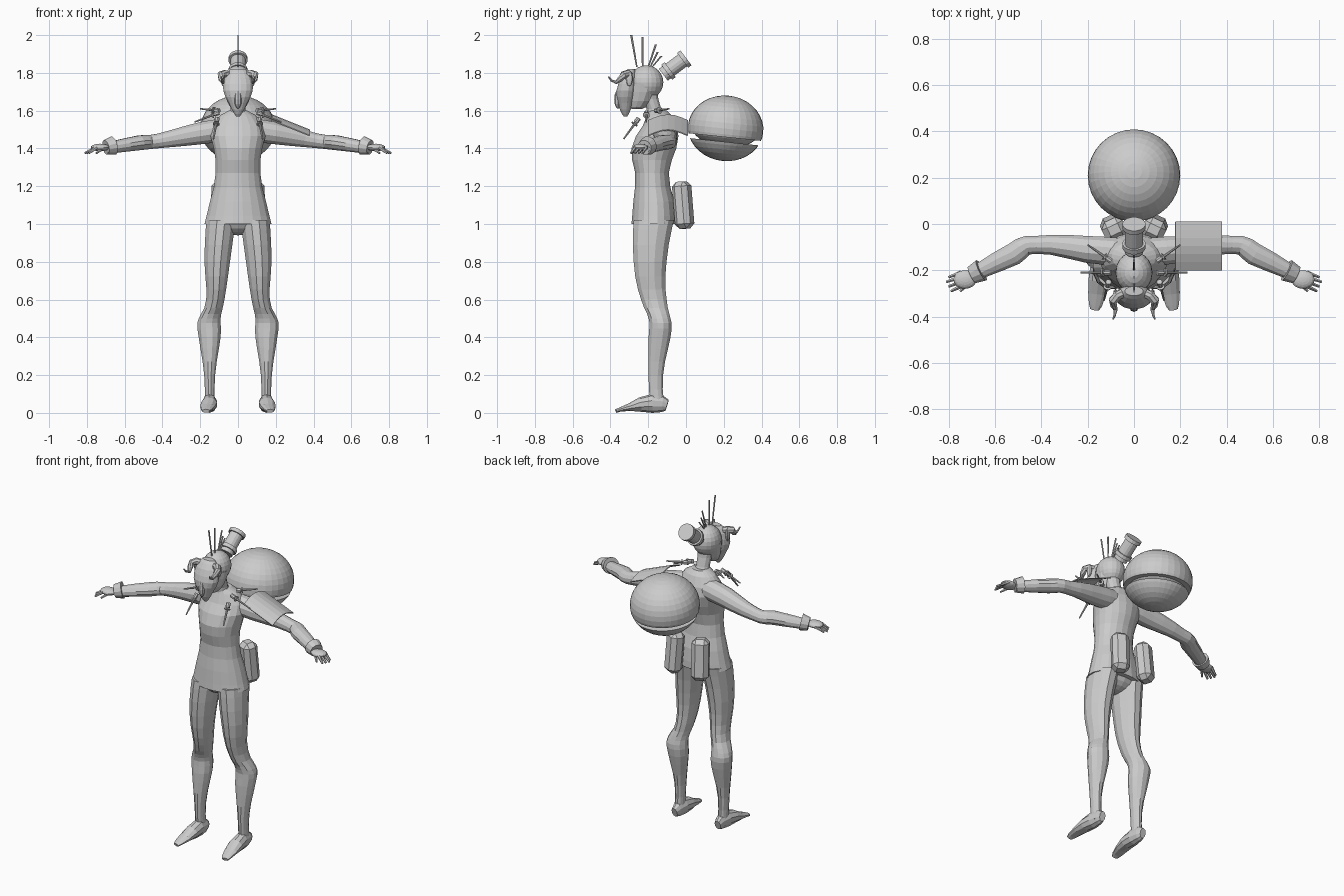
import bpy, bmesh
from math import sin, cos, pi, radians
from mathutils import Vector, Matrix

cube = bpy.data.objects.get("Cube")
if cube:
    bpy.data.objects.remove(cube, do_unlink=True)

grey = (.6, .6, .6, 1)
clay = bpy.data.materials.new("light_grey")
clay.use_nodes = True
clay.diffuse_color = grey
clay.node_tree.nodes["Principled BSDF"].inputs["Base Color"].default_value = grey


def add_object(name, bm):
    bmesh.ops.recalc_face_normals(bm, faces=bm.faces)
    mesh = bpy.data.meshes.new(name)
    bm.to_mesh(mesh)
    mesh.materials.append(clay)
    part = bpy.data.objects.new(name, mesh)
    bpy.context.collection.objects.link(part)
    return part


def finish(name, bm, paired=False):
    """Make the object, or a left part and its mirrored right twin."""
    if paired:
        add_object("left_" + name, bm)
        bm.transform(Matrix.Diagonal((-1, 1, 1, 1)))
        name = "right_" + name
    part = add_object(name, bm)
    bm.free()
    return part


def smooth_path(keys, steps):
    """Pass a smooth curve through the keys, easing between neighbouring tangents."""
    path = []
    last = len(keys) - 1
    for i in range(last):
        before, here, there, after = (keys[max(0, min(last, i + k))] for k in (-1, 0, 1, 2))
        for step in range(steps):
            t = step / steps
            ease = t * t * (3 - 2 * t)
            leaving = here + (there - before) * (t / 2)
            arriving = there + (after - here) * ((t - 1) / 2)
            path.append(leaving * (1 - ease) + arriving * ease)
    return path + [keys[last]]


def loft(name, keys, sides=12, steps=2, flat=False, paired=False):
    """Skin rings given as x, y, z, width and an optional depth; flat keeps rings level."""
    path = smooth_path([Vector((*k, k[-1])[:5]) for k in keys], steps)
    centres = [ring.to_3d() for ring in path]
    bm = bmesh.new()
    loops = []
    for i, ring in enumerate(path):
        u, v = Vector((1, 0, 0)), Vector((0, 1, 0))
        if not flat:
            along = centres[min(i + 1, len(path) - 1)] - centres[max(i - 1, 0)]
            u = Vector((0, 0, 1)).cross(along).normalized()
            v = along.cross(u).normalized()
        angles = [2 * pi * (k + .5) / sides for k in range(sides)]
        loops.append([bm.verts.new(centres[i] + u * ring[3] * cos(a) + v * ring[4] * sin(a))
                      for a in angles])
    for lower, upper in zip(loops, loops[1:]):
        for k in range(sides):
            n = (k + 1) % sides
            bm.faces.new((lower[k], lower[n], upper[n], upper[k]))
    bm.faces.new(loops[0])
    bm.faces.new(loops[-1])
    return finish(name, bm, paired)


def rod(name, start, end, radius, tip, sides=8, paired=False):
    return loft(name, [(*start, radius), (*end, tip)], sides, steps=1, paired=paired)


def ellipsoid(name, centre, radii, tilt=0, cut=None, keep=1, sides=16, paired=False):
    """Scaled sphere; cut trims it level at that height, keeping the top or the bottom."""
    bm = bmesh.new()
    bmesh.ops.create_uvsphere(bm, u_segments=sides, v_segments=sides // 2 + 2, radius=1)
    bm.transform(Matrix.Diagonal((*radii, 1)))
    if cut is not None:
        geometry = bm.verts[:] + bm.edges[:] + bm.faces[:]
        bmesh.ops.bisect_plane(bm, geom=geometry, plane_co=(0, 0, cut),
                               plane_no=(0, 0, keep), clear_inner=True)
        bmesh.ops.holes_fill(bm, edges=[e for e in bm.edges if e.is_boundary])
    bm.transform(Matrix.Translation(centre) @ Matrix.Rotation(radians(tilt), 4, "X"))
    return finish(name, bm, paired)


# Torso: tunic with a flared hem, hips beneath it, neck above
tunic = [(1, -.17, .18, .12), (1.12, -.17, .15, .11), (1.27, -.18, .12, .09),
         (1.4, -.17, .13, .12), (1.52, -.14, .14, .09), (1.6, -.15, .05, .05)]
loft("tunic", [(0, y, z, width, depth) for z, y, width, depth in tunic], sides=20, flat=True)
ellipsoid("hips", (0, -.17, 1.03), (.15, .1, .09))
loft("neck", [(0, -.15, 1.55, .06), (0, -.17, 1.61, .04), (0, -.2, 1.7, .05)], flat=True)

# Head: round skull with a jaw set forward
ellipsoid("skull", (0, -.21, 1.75), (.08, .09, .09), sides=20)
loft("jaw", [(0, -.26, 1.61, .03), (0, -.24, 1.65, .06), (0, -.22, 1.74, .08)], flat=True)

# Beaked mask with nose, eyes, ear lobes and curling horns
loft("mask", [(0, -.32, 1.57, .01), (0, -.32, 1.64, .05, .04), (0, -.31, 1.74, .08, .05),
              (0, -.29, 1.82, .04, .02)], sides=16, steps=3, flat=True)
ellipsoid("mask_nose", (0, -.36, 1.66), (.02, .02, .05), sides=8)
ellipsoid("mask_eye", (.03, -.35, 1.68), (.02, .01, .01), sides=8, paired=True)
ellipsoid("ear_lobe", (.08, -.3, 1.77), (.01, .02, .04), sides=8, paired=True)
loft("horn", [(.05, -.3, 1.79, .02), (.09, -.33, 1.79, .02), (.08, -.37, 1.75, .01),
              (.09, -.41, 1.78, .004)], sides=8, paired=True)

# Crest of quills, fanning back and shrinking
for label, base, sweep, top in (("first", -.26, -.03, 2), ("second", -.23, 0, 1.99),
                                ("third", -.2, .04, 1.95), ("fourth", -.19, .04, 1.91),
                                ("fifth", -.18, .05, 1.89)):
    loft(label + "_crest_quill", [(0, base, 1.83, .004), (0, base + sweep, top, .004, .006)],
         sides=6, flat=True)

# Hair tube leaning back from the crown, rimmed at both ends
root, crown = Vector((0, -.12, 1.79)), Vector((0, 0, 1.88))
for label, start, end, radius in (("core", 0, 1, .04), ("lower_rim", .15, .3, .05),
                                  ("upper_rim", .85, 1, .05)):
    rod("hair_tube_" + label, root.lerp(crown, start), root.lerp(crown, end), radius, radius,
        sides=16)

# Legs and feet
loft("leg", [(.09, -.17, 1.02, .08, .11), (.11, -.19, .8, .07, .09), (.12, -.17, .6, .05, .07),
             (.15, -.14, .5, .06), (.15, -.14, .4, .06), (.15, -.16, .2, .03, .04),
             (.15, -.15, .03, .03, .04)], steps=3, flat=True, paired=True)
loft("foot", [(.15, -.1, .04, .02, .03), (.15, -.18, .05, .04, .05), (.16, -.3, .03, .04, .02),
              (.17, -.37, .01, .02, .01)], sides=10, paired=True)

# Arms with cuffs
loft("arm", [(.06, -.12, 1.5, .06), (.2, -.11, 1.48, .06), (.42, -.09, 1.44, .04),
             (.52, -.13, 1.43, .05, .04), (.7, -.22, 1.4, .03)], steps=3, paired=True)
wrist = Vector((.7, -.22, 1.405))
rod("cuff", wrist + Vector((-.04, .02, .01)), wrist, .05, .04, sides=12, paired=True)

# Hands: palm, four fingers in a row and a thumb
ellipsoid("palm", wrist + Vector((.03, -.02, 0)), (.05, .04, .02), paired=True)
for row, label in enumerate(("index", "middle", "ring", "little")):
    knuckle = wrist + Vector((.05, .02 * row - .05, 0))
    reach = .06 - .01 * abs(row - 2)
    rod(label + "_finger", knuckle, knuckle + Vector((reach, -.02, -.03)), .01, .006,
        sides=6, paired=True)
rod("thumb", wrist + Vector((.01, -.03, 0)), wrist + Vector((.05, -.07, -.03)), .01, .006,
    sides=6, paired=True)

# Pins fanned around each shoulder: shaft, grip and guard
for label, start, end in (("side", (.1, -.21, 1.59), (.23, -.21, 1.54)),
                          ("back", (.1, -.16, 1.6), (.2, -.09, 1.61)),
                          ("front", (.11, -.25, 1.56), (.13, -.33, 1.45))):
    start, end = Vector(start), Vector(end)
    for piece, near, far, radius in (("shaft", 0, 1, .008), ("grip", 0, .2, .013),
                                     ("guard", .25, .3, .018)):
        rod(label + "_pin_" + piece, start.lerp(end, near), start.lerp(end, far), radius,
            radius / 2 if piece == "shaft" else radius, paired=True)

# Arched guard plate over the left shoulder
bm = bmesh.new()
rows = 6
edge = []
for row in range(rows + 1):
    along = row / rows
    arch = .03 * sin(pi * along)
    inner, outer = (bm.verts.new((x, .21 * along - .2, z + arch))
                    for x, z in ((.18, 1.55), (.38, 1.47)))
    if edge:
        bm.faces.new((*edge, outer, inner))
    edge = [inner, outer]
plate = finish("left_shoulder_plate", bm)
plate.modifiers.new("thickness", "SOLIDIFY").thickness = .006

# Round pack: domed lid over a lower bowl, parted by a groove
middle = Vector((0, .21, 1.505))
lean = -6
ellipsoid("pack_lid", middle, (.2, .2, .175), lean, cut=-.045, sides=32)
ellipsoid("pack_core", middle, (.18, .18, .1), lean, sides=32)
ellipsoid("pack_bowl", middle, (.2, .2, .172), lean, cut=-.07, keep=-1, sides=32)

# Hip pouches at the back: chamfered blocks splayed outwards
bm = bmesh.new()
bmesh.ops.create_cube(bm, size=1)
bm.transform(Matrix.Diagonal((.1, .09, .25, 1)))
bmesh.ops.bevel(bm, geom=bm.edges[:], offset=.025, segments=1, affect="EDGES")
bm.transform(Matrix.Translation((.09, -.015, 1.1)) @ Matrix.Rotation(radians(-25), 4, "Z")
             @ Matrix.Rotation(radians(5), 4, "X"))
finish("hip_pouch", bm, paired=True)
